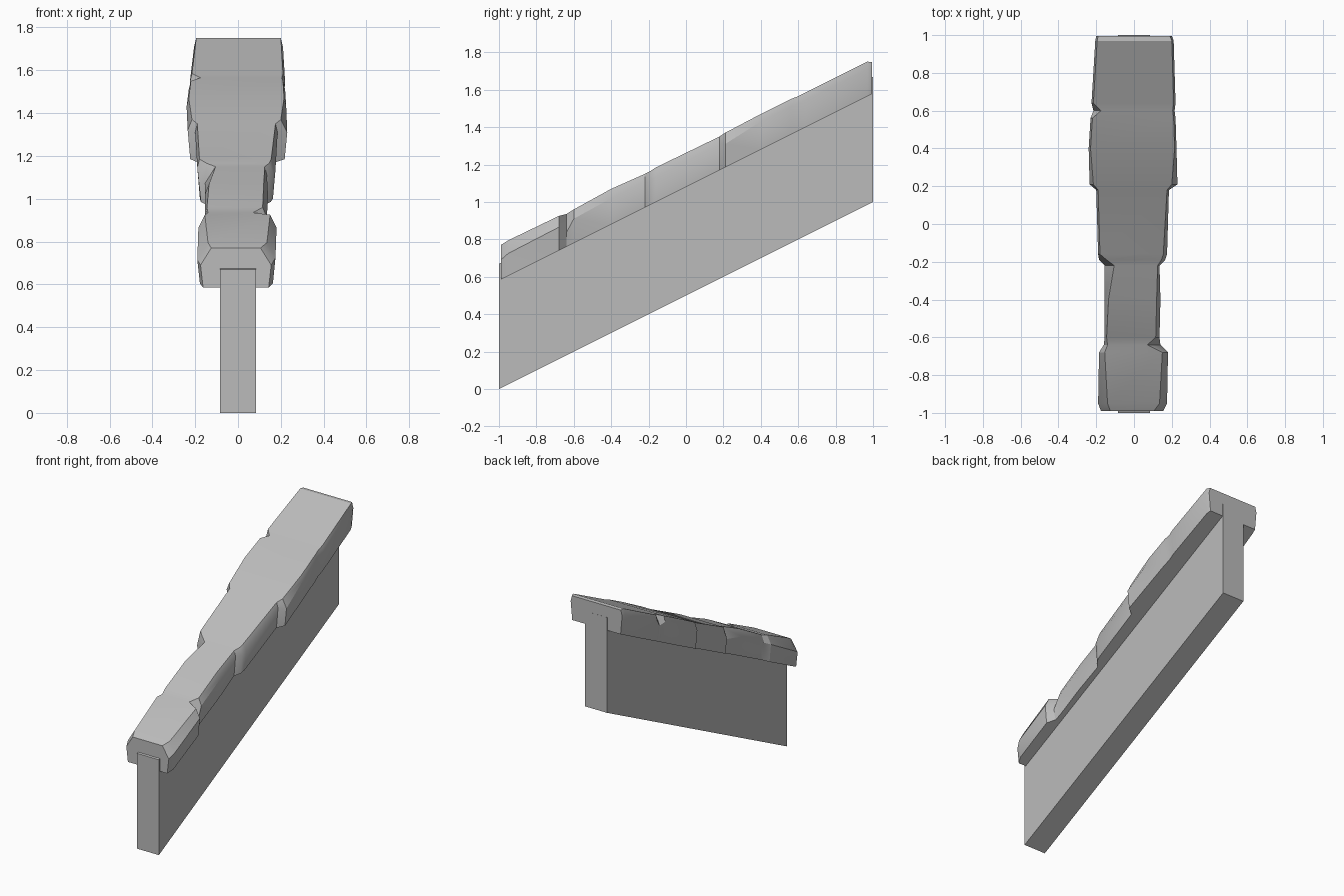
import bpy
import bmesh

cube = bpy.data.objects.get("Cube")
if cube:
    bpy.data.objects.remove(cube, do_unlink=True)

SLOPE = 0.5

stone_grey = bpy.data.materials.new("stone_grey")
stone_grey.use_nodes = True
GREY = (0.5, 0.5, 0.5, 1)
stone_grey.diffuse_color = GREY
stone_grey.node_tree.nodes["Principled BSDF"].inputs["Base Color"].default_value = GREY


def loft(name, rings):
    """Skin a list of (y, [(x, height)...]) rings, sheared up the slope."""
    bm = bmesh.new()
    loops = [[bm.verts.new((x, y, h + SLOPE * (y + 1))) for x, h in ring]
             for y, ring in rings]
    for a, b in zip(loops, loops[1:]):
        n = len(a)
        for i in range(n):
            j = (i + 1) % n
            bm.faces.new((a[i], a[j], b[j], b[i]))
    bm.faces.new(loops[0])
    bm.faces.new(loops[-1])
    bmesh.ops.recalc_face_normals(bm, faces=bm.faces)
    mesh = bpy.data.meshes.new(name)
    bm.to_mesh(mesh)
    bm.free()
    mesh.materials.append(stone_grey)
    obj = bpy.data.objects.new(name, mesh)
    bpy.context.collection.objects.link(obj)
    return obj


# Sloping wall slab
W = 0.085
slab = [(-W, 0), (-W, 0.67), (W, 0.67), (W, 0)]
loft("wall_slab", [(-1, slab), (1, slab)])


def coping_ring(left, right, cut_l, cut_r, top):
    """Chamfered stone section, slightly tucked in at the bottom."""
    base = 0.58
    return [(-left + 0.012, base),
            (-left, top - 0.03 - cut_l),
            (-left + cut_l, top),
            (right - cut_r, top),
            (right, top - 0.03 - cut_r),
            (right - 0.012, base)]


# Rough coping stones: y, left width, right width, left cut, right cut, top
stations = [
    (-0.99, 0.175, 0.155, 0.05, 0.05, 0.765),
    (-0.95, 0.19, 0.175, 0.05, 0.04, 0.77),
    (-0.68, 0.185, 0.18, 0.03, 0.03, 0.765),
    (-0.64, 0.16, 0.14, 0.02, 0.07, 0.755),
    (-0.60, 0.155, 0.135, 0.01, 0.02, 0.76),
    (-0.40, 0.155, 0.14, 0.02, 0.02, 0.77),
    (-0.22, 0.155, 0.135, 0.05, 0.01, 0.76),
    (-0.19, 0.185, 0.165, 0.04, 0.02, 0.76),
    (-0.16, 0.19, 0.175, 0.01, 0.02, 0.765),
    (0.18, 0.20, 0.185, 0.01, 0.01, 0.76),
    (0.21, 0.235, 0.23, 0.02, 0.03, 0.765),
    (0.40, 0.24, 0.225, 0.01, 0.01, 0.77),
    (0.56, 0.23, 0.22, 0.01, 0.01, 0.77),
    (0.60, 0.215, 0.215, 0.04, 0.01, 0.765),
    (0.64, 0.225, 0.22, 0.01, 0.01, 0.765),
    (0.97, 0.205, 0.21, 0.01, 0.01, 0.765),
    (0.995, 0.20, 0.20, 0.01, 0.01, 0.75),
]
coping = loft("coping_stones", [(s[0], coping_ring(*s[1:])) for s in stations])

# Soft shading with crisp chipped edges
bpy.ops.object.select_all(action='DESELECT')
coping.select_set(True)
bpy.context.view_layer.objects.active = coping
bpy.ops.object.shade_smooth_by_angle(angle=0.5)
